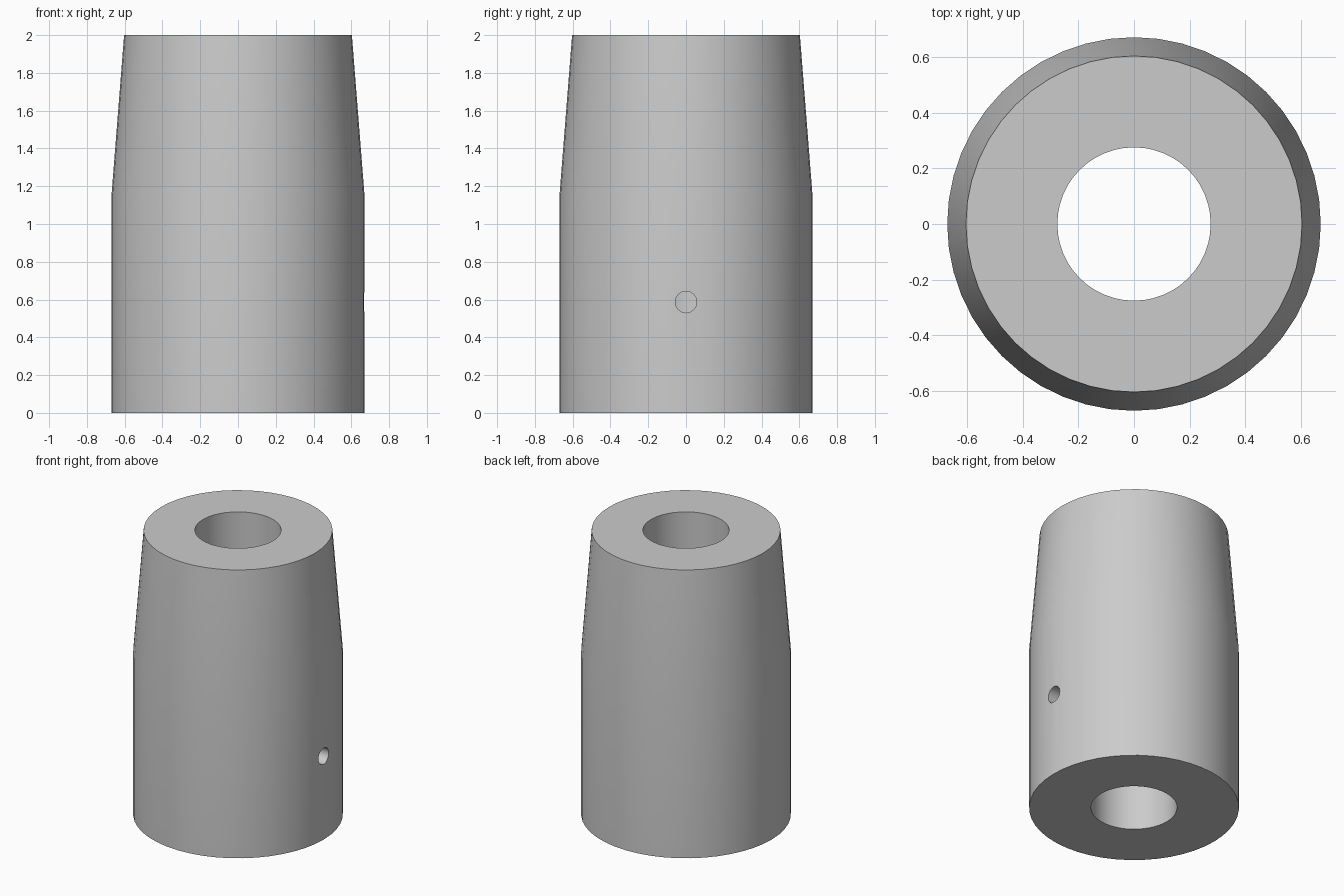
import bpy, bmesh, math

if "Cube" in bpy.data.objects:
    bpy.data.objects.remove(bpy.data.objects["Cube"], do_unlink=True)

SEGMENTS = 48
BORE = 0.275

metal = bpy.data.materials.new("plain grey")
metal.use_nodes = True
metal.diffuse_color = (0.6, 0.6, 0.6, 1)
metal.node_tree.nodes["Principled BSDF"].inputs["Base Color"].default_value = (0.6, 0.6, 0.6, 1)


def lathe(name, profile):
    """Spin a closed (radius, height) profile around z."""
    bm = bmesh.new()
    rings = []
    for r, z in profile:
        angles = [2 * math.pi * i / SEGMENTS for i in range(SEGMENTS)]
        rings.append([bm.verts.new((r * math.cos(a), r * math.sin(a), z)) for a in angles])
    for lower, upper in zip(rings, rings[1:] + rings[:1]):
        for i in range(SEGMENTS):
            j = (i + 1) % SEGMENTS
            bm.faces.new((lower[i], lower[j], upper[j], upper[i]))
    bmesh.ops.recalc_face_normals(bm, faces=bm.faces)
    mesh = bpy.data.meshes.new(name)
    bm.to_mesh(mesh)
    bm.free()
    obj = bpy.data.objects.new(name, mesh)
    bpy.context.collection.objects.link(obj)
    mesh.materials.append(metal)
    return obj


# Sleeve: straight lower body, tapered upper body, bore right through
sleeve = lathe("tapered_sleeve", [(BORE, 0), (0.67, 0), (0.67, 1.15), (0.603, 2), (BORE, 2)])

# Small radial hole from the left side into the bore
bpy.ops.mesh.primitive_cylinder_add(vertices=32, radius=0.057, depth=0.7,
                                    location=(0.5, 0, 0.587), rotation=(0, math.pi / 2, 0))
cutter = bpy.context.object
cutter.name = "pin_hole_cutter"
cutter.hide_render = True
cutter.data.materials.append(metal)

cut = sleeve.modifiers.new("pin_hole", "BOOLEAN")
cut.operation = "DIFFERENCE"
cut.solver = "EXACT"
cut.object = cutter
bpy.ops.object.select_all(action="DESELECT")
sleeve.select_set(True)
bpy.context.view_layer.objects.active = sleeve
bpy.ops.object.modifier_apply(modifier=cut.name)
bpy.data.objects.remove(cutter, do_unlink=True)

# Smooth walls with crisp rims
bpy.ops.object.shade_smooth_by_angle(angle=math.radians(30))
